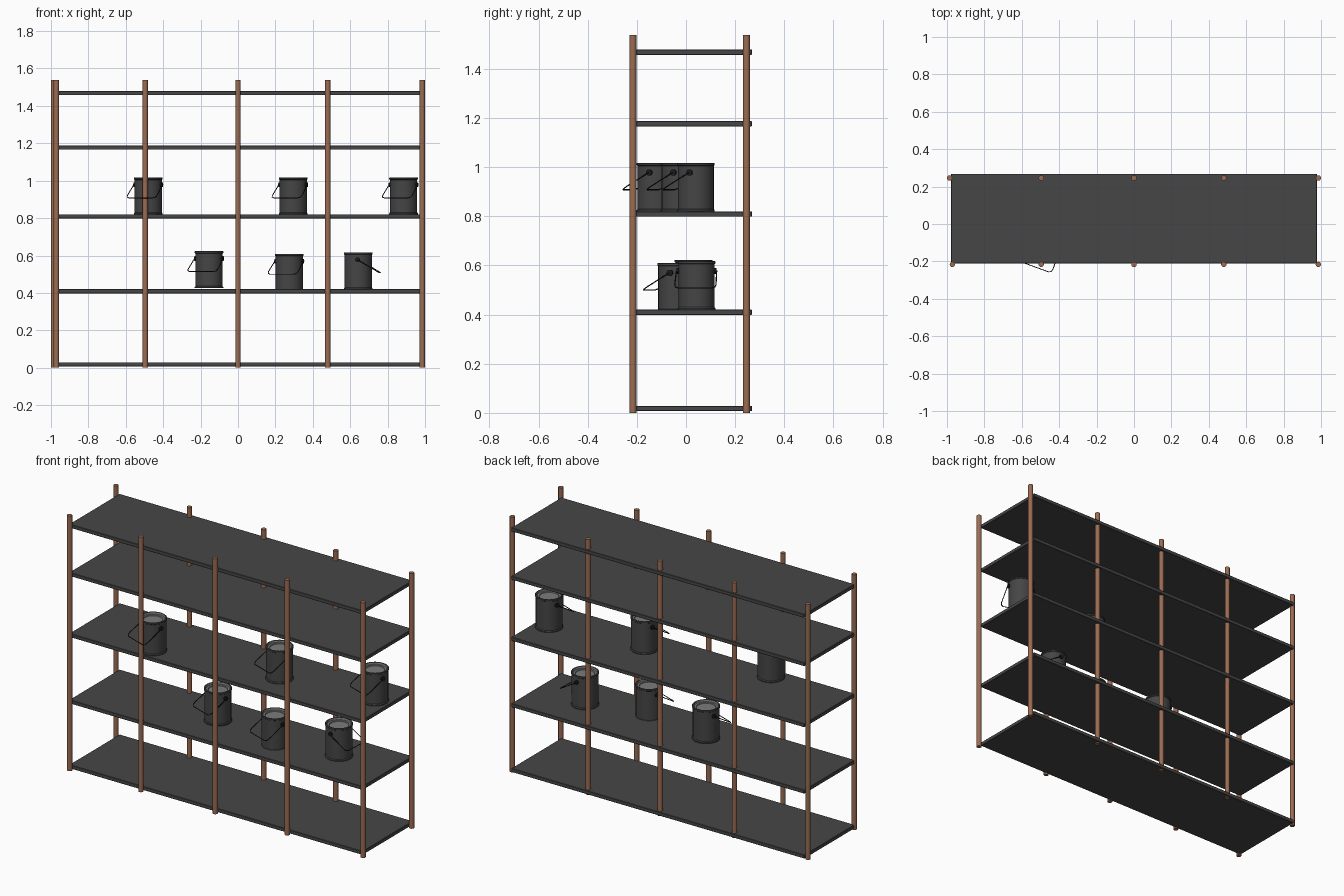
import bpy, bmesh, math
from mathutils import Matrix, Vector

cube = bpy.data.objects.get("Cube")
if cube:
    bpy.data.objects.remove(cube, do_unlink=True)


def material(name, r, g, b):
    m = bpy.data.materials.new(name)
    m.use_nodes = True
    m.diffuse_color = (r, g, b, 1)
    m.node_tree.nodes["Principled BSDF"].inputs["Base Color"].default_value = (r, g, b, 1)
    return m


COPPER = material("copper brown", 0.33, 0.15, 0.085)
SHELF = material("dark grey shelf", 0.062, 0.062, 0.062)
TIN = material("dark grey tin", 0.06, 0.06, 0.06)
LID = material("pale grey lid", 0.2, 0.2, 0.2)
WIRE = material("black wire", 0.012, 0.012, 0.012)


def add_object(name, data, mats):
    obj = bpy.data.objects.new(name, data)
    for m in mats:
        data.materials.append(m)
    bpy.context.collection.objects.link(obj)
    return obj


def mesh_from(bm, name):
    bmesh.ops.recalc_face_normals(bm, faces=bm.faces)
    mesh = bpy.data.meshes.new(name)
    bm.to_mesh(mesh)
    bm.free()
    return mesh


def smooth(obj, degrees=40):
    bpy.ops.object.select_all(action='DESELECT')
    obj.select_set(True)
    bpy.context.view_layer.objects.active = obj
    bpy.ops.object.shade_smooth_by_angle(angle=math.radians(degrees))


# Shelves: thin boards with slightly softened edges
def shelf(name, z):
    bm = bmesh.new()
    size = Matrix.Diagonal((1.955, 0.478, 0.022, 1))
    bmesh.ops.create_cube(bm, size=1, matrix=Matrix.Translation((0, 0.029, z)) @ size)
    bmesh.ops.bevel(bm, geom=bm.edges[:], offset=0.002, segments=1, affect='EDGES')
    add_object(name, mesh_from(bm, name), [SHELF])


for i, z in enumerate((0.018, 0.409, 0.809, 1.177, 1.468)):
    shelf(f"shelf_{i + 1}", z)


# Posts: round uprights along the front and back edges
def post(name, x, y):
    bm = bmesh.new()
    bmesh.ops.create_cone(bm, cap_ends=True, segments=12, radius1=0.0145, radius2=0.0145,
                          depth=1.538, matrix=Matrix.Translation((x, y, 0.769)))
    smooth(add_object(name, mesh_from(bm, name), [COPPER]))


MIDDLE = (-0.496, 0, 0.48)
for side, y, left_end in (("front", -0.216, -0.971), ("back", 0.246, -0.9855)):
    for i, x in enumerate((left_end, *MIDDLE, 0.9855)):
        post(f"{side}_post_{i + 1}", x, y)


# Can body: a revolved profile with rolled rims and a recessed lid
PROFILE = [(0, 0.004), (0.07, 0.004), (0.071, 0), (0.077, 0), (0.077, 0.006), (0.073, 0.011),
           (0.073, 0.186), (0.077, 0.189), (0.077, 0.196), (0.075, 0.198), (0.068, 0.198),
           (0.065, 0.188), (0.054, 0.188), (0.052, 0.183), (0, 0.183)]


def can_mesh():
    bm = bmesh.new()
    verts = [bm.verts.new((r, 0, z)) for r, z in PROFILE]
    edges = [bm.edges.new(pair) for pair in zip(verts, verts[1:])]
    bmesh.ops.spin(bm, geom=verts + edges, cent=(0, 0, 0), axis=(0, 0, 1),
                   angle=math.tau, steps=32, use_duplicate=False)
    bmesh.ops.remove_doubles(bm, verts=bm.verts, dist=0.0001)
    # Lid is the sunken area inside the top rim
    for f in bm.faces:
        c = f.calc_center_median()
        if c.z > 0.15 and c.xy.length < 0.0665:
            f.material_index = 1
    # Round ears holding the handle
    for s in (-1, 1):
        place = Matrix.Translation((s * 0.075, 0, 0.159)) @ Matrix.Rotation(math.pi / 2, 4, 'Y')
        ear = bmesh.ops.create_cone(bm, cap_ends=True, segments=10, radius1=0.013,
                                    radius2=0.013, depth=0.012, matrix=place)
        for f in {f for v in ear["verts"] for f in v.link_faces}:
            f.material_index = 2
    return mesh_from(bm, "can")


# Wire handle: a chamfered loop hanging forward from the ears
def handle_curve():
    half = [(0.082, 0, 0.159), (0.084, -0.095, 0.102), (0.08, -0.109, 0.093), (0.068, -0.116, 0.089)]
    points = half + [(-x, y, z) for x, y, z in reversed(half)]
    curve = bpy.data.curves.new("handle", 'CURVE')
    curve.dimensions = '3D'
    curve.bevel_depth = 0.0025
    curve.bevel_resolution = 1
    curve.use_fill_caps = True
    line = curve.splines.new('POLY')
    line.points.add(len(points) - 1)
    for p, co in zip(line.points, points):
        p.co = (*co, 1)
    return curve


# Cans standing on the two middle shelves: x, y, base height, turn in degrees
CANS = [(-0.48, -0.124, 0.819, -20), (0.295, -0.026, 0.819, -20), (0.885, 0.04, 0.819, -20),
        (-0.155, 0.03, 0.425, -20), (0.274, -0.04, 0.411, -20), (0.643, 0.043, 0.419, 87)]
for i, (x, y, z, turn) in enumerate(CANS):
    place = Matrix.Translation(Vector((x, y, z))) @ Matrix.Rotation(math.radians(turn), 4, 'Z')
    can = add_object(f"can_{i + 1}", can_mesh(), [TIN, LID, WIRE])
    can.matrix_world = place
    smooth(can, 35)
    add_object(f"can_handle_{i + 1}", handle_curve(), [WIRE]).matrix_world = place
